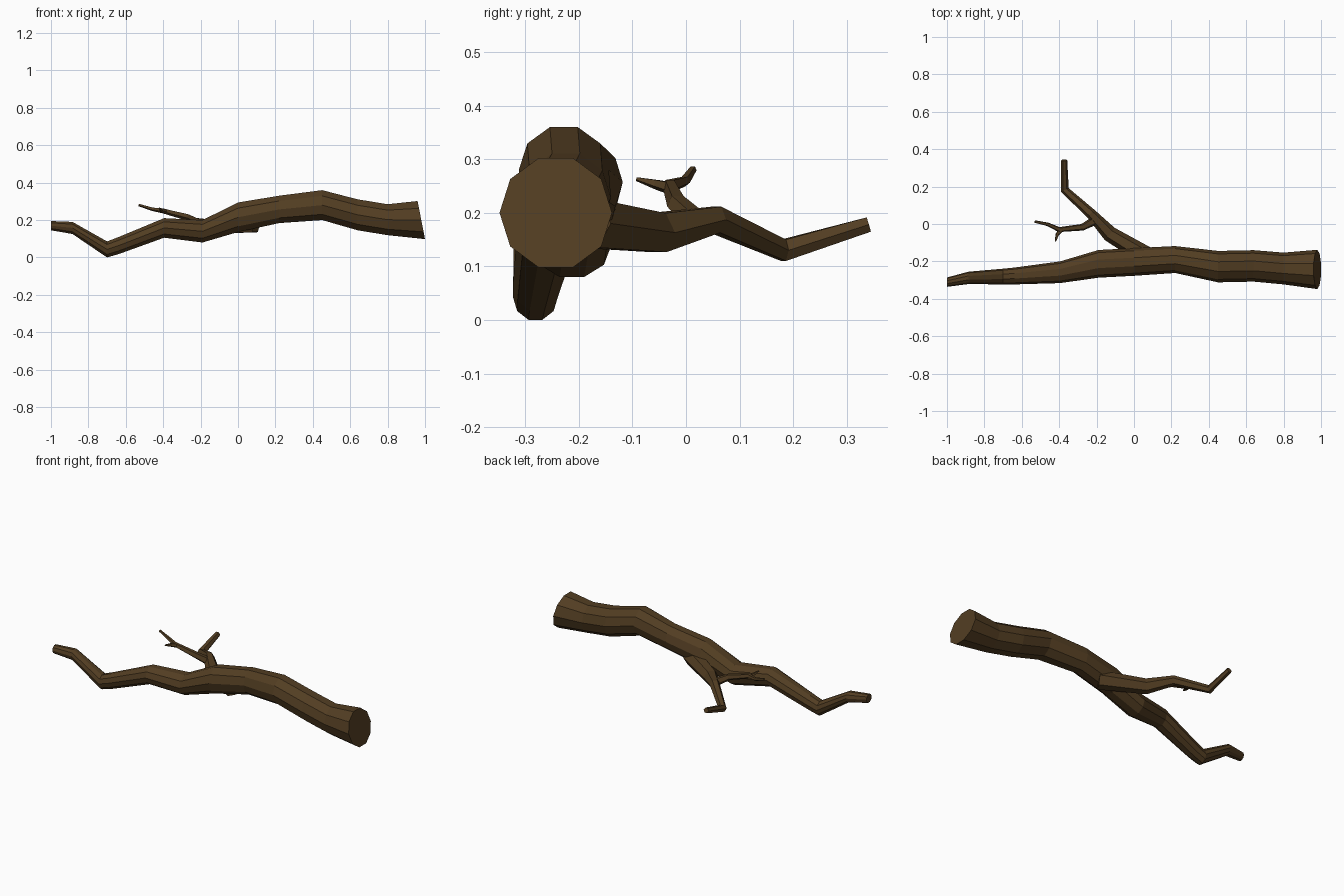
import bpy, bmesh
from math import cos, sin, pi
from mathutils import Vector

if "Cube" in bpy.data.objects:
    bpy.data.objects.remove(bpy.data.objects["Cube"])

bark = bpy.data.materials.new("bark_brown")
bark.diffuse_color = (0.085, 0.047, 0.016, 1)
bark.use_nodes = True
bark.node_tree.nodes["Principled BSDF"].inputs["Base Color"].default_value = bark.diffuse_color


def limb(name, stations, sides, axis=None, end_axis=None):
    """Faceted tube through (x, y, z, half_width, half_height) stations."""
    pts = [Vector(s[:3]) for s in stations]
    bm = bmesh.new()
    rings = []
    for i, (p, s) in enumerate(zip(pts, stations)):
        before = (p - pts[i - 1]).normalized() if i else Vector()
        after = (pts[i + 1] - p).normalized() if i < len(pts) - 1 else Vector()
        t = Vector(axis) if axis else (before + after).normalized()
        if end_axis and i == len(pts) - 1:
            t = Vector(end_axis).normalized()
        side = t.cross(Vector((0, 0, 1))).normalized()
        up = side.cross(t)
        ring = []
        for k in range(sides):
            a = 2 * pi * (k + 0.5) / sides + pi / 2
            ring.append(bm.verts.new(p + side * cos(a) * s[3] + up * sin(a) * s[4]))
        rings.append(ring)
    for a, b in zip(rings, rings[1:]):
        for k in range(sides):
            n = (k + 1) % sides
            bm.faces.new((a[k], a[n], b[n], b[k]))
    bm.faces.new(rings[0])
    bm.faces.new(rings[-1])
    bmesh.ops.recalc_face_normals(bm, faces=bm.faces)
    mesh = bpy.data.meshes.new(name)
    bm.to_mesh(mesh)
    bm.free()
    mesh.materials.append(bark)
    obj = bpy.data.objects.new(name, mesh)
    bpy.context.collection.objects.link(obj)


def round_stations(rows):
    return [(x, y, z, r, r) for x, y, z, r in rows]


# Main bough: thick sawn end at +x, thin crooked end at -x
limb("main_bough", [
    (-1.00, -0.311, 0.170, 0.025, 0.026),
    (-0.885, -0.288, 0.158, 0.033, 0.034),
    (-0.70, -0.281, 0.043, 0.042, 0.045),
    (-0.64, -0.278, 0.063, 0.045, 0.048),
    (-0.395, -0.258, 0.158, 0.058, 0.055),
    (-0.19, -0.213, 0.140, 0.074, 0.063),
    (0.00, -0.203, 0.215, 0.074, 0.083),
    (0.22, -0.190, 0.257, 0.072, 0.077),
    (0.45, -0.228, 0.280, 0.084, 0.084),
    (0.64, -0.224, 0.228, 0.084, 0.087),
    (0.80, -0.238, 0.202, 0.085, 0.087),
    (0.98, -0.243, 0.200, 0.105, 0.109),
], 10, axis=(1, 0, 0), end_axis=(0.205, 0, 0.04))

# Side branch leaving the bough towards the back
limb("side_branch", round_stations([
    (0.09, -0.185, 0.180, 0.052),
    (-0.13, -0.053, 0.163, 0.042),
    (-0.23, 0.055, 0.187, 0.028),
    (-0.37, 0.182, 0.130, 0.023),
    (-0.373, 0.341, 0.178, 0.016),
]), 6)

# Twig rising from the branch, with a small fork
limb("twig", round_stations([
    (-0.215, 0.015, 0.185, 0.024),
    (-0.275, -0.017, 0.217, 0.019),
    (-0.40, -0.030, 0.250, 0.014),
    (-0.46, -0.002, 0.259, 0.010),
    (-0.53, 0.013, 0.281, 0.007),
]), 5)
limb("twig_fork", round_stations([
    (-0.385, -0.028, 0.246, 0.013),
    (-0.41, -0.055, 0.253, 0.010),
    (-0.42, -0.092, 0.263, 0.004),
]), 5)
